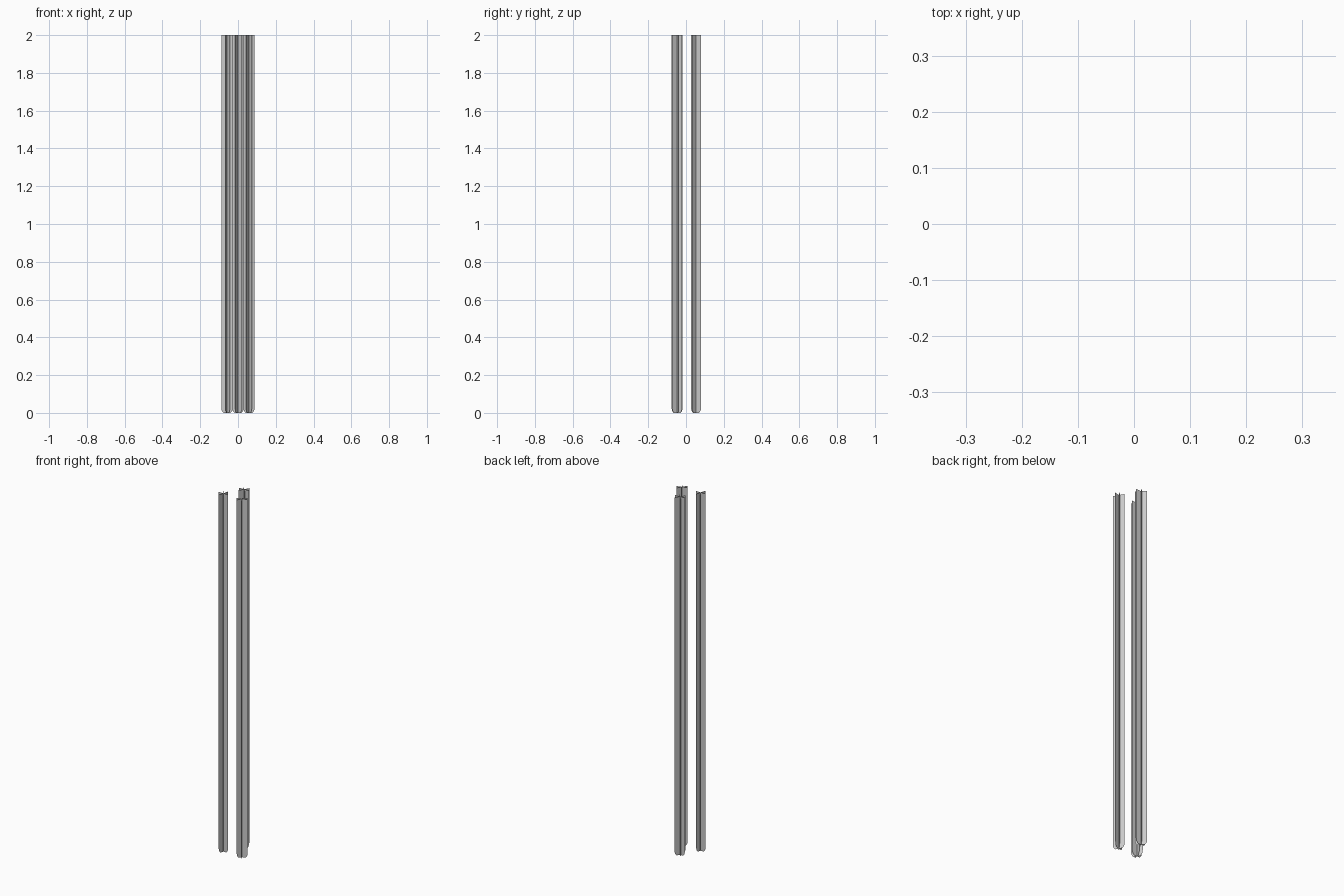
import bpy, math

if "Cube" in bpy.data.objects:
    bpy.data.objects.remove(bpy.data.objects["Cube"])

HEIGHT = 2.0
HALF = 0.0305   # half width of a blade

# Half of the rounded foot of a blade: (distance from axis, z)
FOOT = [(0.018, 0.0), (0.025, 0.007), (0.029, 0.016), (HALF, 0.03)]


def blade(name, cx, cy, degrees):
    """Thin upright strip with rounded lower corners, turned about its own axis."""
    outline = [(-HALF, HEIGHT)] + [(-u, z) for u, z in reversed(FOOT)]
    outline += [(0.0, 0.0)] + FOOT + [(HALF, HEIGHT), (0.0, HEIGHT)]
    mesh = bpy.data.meshes.new(name)
    mesh.from_pydata([(u, 0, z) for u, z in outline], [], [range(len(outline))])
    obj = bpy.data.objects.new(name, mesh)
    obj.location = (cx, cy, 0)
    obj.rotation_euler.z = math.radians(degrees)
    bpy.context.collection.objects.link(obj)


# Three stalks, each made of three crossed blades
STALKS = {
    "back_stalk": (0.0, 0.053, (0, 60, 135)),
    "left_stalk": (-0.058, -0.047, (0, 75, 120)),
    "right_stalk": (0.058, -0.047, (15, 60, 120)),
}
for name, (cx, cy, angles) in STALKS.items():
    for i, angle in enumerate(angles, 1):
        blade(f"{name}_blade_{i}", cx, cy, angle)
